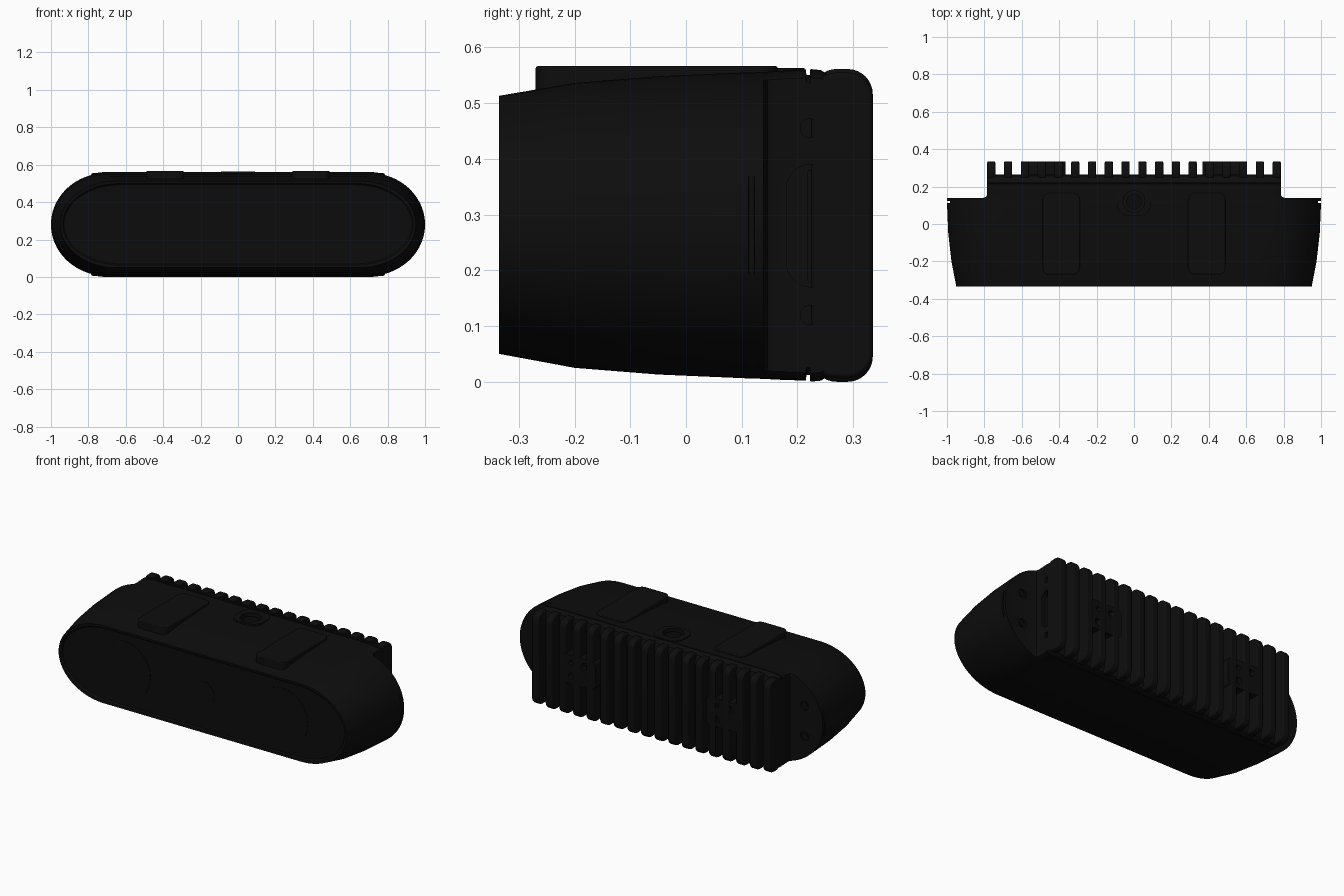
import bpy, bmesh, math
from mathutils import Vector

cube = bpy.data.objects.get("Cube")
if cube:
    bpy.data.objects.remove(cube)


def material(name, level):
    m = bpy.data.materials.new(name)
    m.use_nodes = True
    color = (level, level, level, 1)
    m.diffuse_color = color
    m.node_tree.nodes["Principled BSDF"].inputs["Base Color"].default_value = color
    return m


BLACK = material("matte black", 0.004)
GLASS = material("dark glass", 0.0035)
HOLE = material("deep black", 0.003)


def finish(bm, name, mat, bevel=0):
    bmesh.ops.recalc_face_normals(bm, faces=bm.faces)
    me = bpy.data.meshes.new(name)
    bm.to_mesh(me)
    bm.free()
    ob = bpy.data.objects.new(name, me)
    bpy.context.collection.objects.link(ob)
    me.materials.append(mat)
    if bevel:
        mod = ob.modifiers.new("Bevel", 'BEVEL')
        mod.width, mod.segments, mod.limit_method = bevel, 2, 'ANGLE'
    return ob


def smooth(ob, angle=35):
    bpy.ops.object.select_all(action='DESELECT')
    ob.select_set(True)
    bpy.context.view_layer.objects.active = ob
    bpy.ops.object.shade_smooth_by_angle(angle=math.radians(angle))


def bridge(bm, rings):
    """Skin a list of equal length vertex rings and cap both ends."""
    for a, b in zip(rings, rings[1:]):
        for i in range(len(a)):
            j = (i + 1) % len(a)
            bm.faces.new((a[i], a[j], b[j], b[i]))
    return bm.faces.new(rings[0]), bm.faces.new(rings[-1])


def rounded(u0, u1, v0, v1, r, n=8):
    """Rounded rectangle outline; also gives discs and pills."""
    pts = []
    corners = ((u1 - r, v1 - r), (u0 + r, v1 - r), (u0 + r, v0 + r), (u1 - r, v0 + r))
    for k, (cu, cv) in enumerate(corners):
        for i in range(n + 1):
            t = (k + i / n) * math.pi / 2
            p = (cu + r * math.cos(t), cv + r * math.sin(t))
            if not pts or math.dist(p, pts[-1]) > 1e-5:
                pts.append(p)
    if math.dist(pts[0], pts[-1]) < 1e-5:
        pts.pop()
    return pts


def extrude(bm, pts, axis, a, b):
    place = {'X': lambda u, v, w: (w, u, v),
             'Y': lambda u, v, w: (u, w, v),
             'Z': lambda u, v, w: (u, v, w)}[axis]
    bridge(bm, [[bm.verts.new(place(u, v, w)) for u, v in pts] for w in (a, b)])


def prism(name, pts, axis, a, b, mat=BLACK, bevel=0):
    bm = bmesh.new()
    extrude(bm, pts, axis, a, b)
    ob = finish(bm, name, mat, bevel)
    smooth(ob)
    return ob


def disc(u, v, r):
    return rounded(u - r, u + r, v - r, v + r, r)


# Housing: capsule sections from the front rim back to the cooling core
# Each section: y, half width, bottom, top, clamp on x
SECTIONS = [
    (-0.325, 0.93, 0.070, 0.493, 2), (-0.333, 0.937, 0.064, 0.499, 2),
    (-0.335, 0.95, 0.050, 0.513, 2), (-0.2, 0.976, 0.025, 0.536, 2),
    (-0.05, 0.993, 0.013, 0.548, 2), (0.112, 1.0, 0.006, 0.555, 2),
    (0.113, 1.0, 0.006, 0.555, 0.985), (0.122, 1.0, 0.006, 0.555, 0.985),
    (0.123, 1.0, 0.006, 0.555, 2), (0.139, 1.0, 0.005, 0.556, 2),
    (0.140, 1.0, 0.005, 0.556, 0.805), (0.146, 1.0, 0.005, 0.556, 0.790),
    (0.158, 1.0, 0.004, 0.557, 0.785), (0.215, 1.0, 0.002, 0.560, 0.785),
    (0.216, 1.0, 0.012, 0.550, 0.785), (0.222, 1.0, 0.012, 0.550, 0.785),
    (0.223, 1.0, 0.0, 0.561, 0.785), (0.242, 1.0, 0.002, 0.559, 0.785),
    (0.257, 1.0, 0.012, 0.549, 0.785), (0.265, 1.0, 0.035, 0.526, 0.785),
]
END = 0.30


def capsule(y, w, lo, hi, clamp):
    mid, half = (lo + hi) / 2, (hi - lo) / 2
    pts = []
    for side in (1, -1):
        for i in range(49):
            t = math.pi * (0.5 - i / 48)
            x = min(w - END + END * math.cos(t), clamp)
            pts.append(Vector((side * x, y, mid + side * half * math.sin(t))))
    return pts


bm = bmesh.new()
front, back = bridge(bm, [[bm.verts.new(p) for p in capsule(*s)] for s in SECTIONS])
front.material_index = 1
housing = finish(bm, "housing", BLACK)
housing.data.materials.append(GLASS)

# Mounting tab on top around the threaded socket
tab = prism("mount_tab", rounded(-0.09, 0.09, 0.045, 0.213, 0.06), 'Z', 0.54, 0.563)


def cut(targets, pts, axis, a, b):
    cutter = prism("cutter", pts, axis, a, b, HOLE)
    cutter.hide_render = True
    for ob in targets:
        mod = ob.modifiers.new("Cut", 'BOOLEAN')
        mod.operation, mod.object, mod.solver = 'DIFFERENCE', cutter, 'EXACT'
        bpy.context.view_layer.objects.active = ob
        bpy.ops.object.modifier_apply(modifier=mod.name)
    bpy.data.objects.remove(cutter)


# Threaded socket, side connector slot and screw recesses
cut([housing, tab], disc(0, 0.12, 0.058), 'Z', 0.535, 0.6)
cut([housing], rounded(0.18, 0.27, 0.17, 0.39, 0.044), 'X', 0.76, 0.82)
for z in (0.12, 0.455):
    cut([housing], disc(0.222, z, 0.017), 'X', 0.77, 0.82)
for x in (-0.88, 0.88):
    for z in (0.19, 0.37):
        cut([housing], disc(x, z, 0.026), 'Y', 0.13, 0.16)
        prism("wing_screw", disc(x, z, 0.014), 'Y', 0.125, 0.136)
smooth(housing)
smooth(tab)
prism("socket_core", disc(0, 0.12, 0.042), 'Z', 0.53, 0.55, HOLE)
prism("connector_tongue", rounded(0.218, 0.226, 0.18, 0.38, 0.003), 'X', 0.75, 0.775)

# Cooling fins across the back
FINS, SPAN, FIN_W = 18, 0.785, 0.044
PITCH = (2 * SPAN - FIN_W) / (FINS - 1)
bm = bmesh.new()
for k in range(FINS):
    x = -SPAN + FIN_W / 2 + k * PITCH
    over = max(0, abs(x) - (1 - END)) / END
    half = 0.2805 * math.sqrt(1 - over * over)
    profile = rounded(0.225, 0.335, 0.2805 - half, 0.2805 + half, 0.045)
    extrude(bm, profile, 'X', x - FIN_W / 2, x + FIN_W / 2)
smooth(finish(bm, "cooling_fins", BLACK, 0.007))

# Rear connector blocks bridging the fins
for side, name in ((1, "left"), (-1, "right")):
    x = 0.48 * side
    block = prism(name + "_rear_block", rounded(x - 0.115, x + 0.115, 0.2, 0.37, 0.03),
                  'Y', 0.25, 0.334)
    for dx, dz, r in ((-0.045, 0.04, 0.02), (0.045, -0.04, 0.02), (0.045, 0.04, 0.014)):
        cut([block], disc(x + dx, 0.285 + dz, r), 'Y', 0.31, 0.35)
    smooth(block)

# Raised pads on top
for side, name in ((1, "left"), (-1, "right")):
    x = 0.39 * side
    prism(name + "_top_pad", rounded(x - 0.1, x + 0.1, -0.27, 0.165, 0.035),
          'Z', 0.5, 0.566, BLACK, 0.004)

# Lens plates behind the front window
for name, x, r in (("left", 0.52, 0.17), ("right", -0.52, 0.17), ("centre", 0, 0.07)):
    prism(name + "_lens", disc(x, 0.281, r), 'Y', -0.327, -0.324, GLASS)
